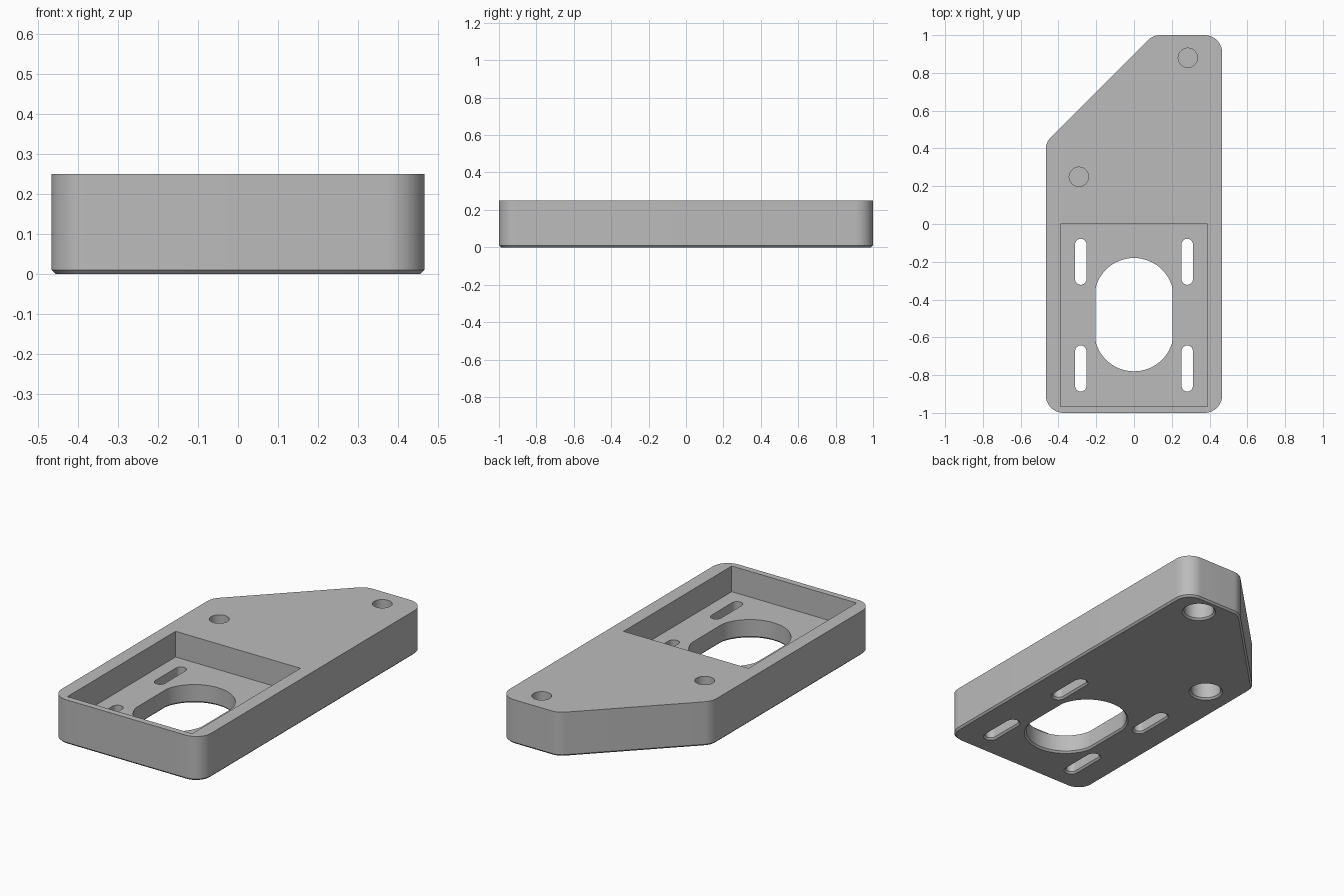
import bpy, math
from mathutils import Vector

cube = bpy.data.objects.get("Cube")
if cube:
    bpy.data.objects.remove(cube, do_unlink=True)

HEIGHT, FLOOR, EDGE = 0.25, 0.105, 0.01

grey = bpy.data.materials.new("grey_plastic")
grey.use_nodes = True
grey.diffuse_color = (0.5, 0.5, 0.5, 1)
grey.node_tree.nodes["Principled BSDF"].inputs["Base Color"].default_value = grey.diffuse_color


def rounded(centres, r, total=64):
    """Outline around circles of radius r at counter-clockwise centres."""
    pts, n = [], len(centres)
    for i in range(n):
        prev, c, nxt = (Vector(centres[(i + k) % n]) for k in (-1, 0, 1))
        a, b = c - prev, nxt - c
        start = math.atan2(a.y, a.x) - math.pi / 2
        sweep = (math.atan2(b.y, b.x) - math.atan2(a.y, a.x)) % math.tau
        steps = max(4, round(total * sweep / math.tau))
        for k in range(steps + 1):
            t = start + sweep * k / steps
            pts.append((c.x + r * math.cos(t), c.y + r * math.sin(t)))
    return pts


def circle(x, y, r, total=48):
    return [(x + r * math.cos(math.tau * k / total),
             y + r * math.sin(math.tau * k / total)) for k in range(total)]


def solid(name, layers):
    """Closed solid through matching (z, outline) layers."""
    n = len(layers[0][1])
    verts = [(x, y, z) for z, outline in layers for x, y in outline]
    faces = [list(range(n))[::-1], [len(verts) - n + i for i in range(n)]]
    for j in range(len(layers) - 1):
        for i in range(n):
            k = (i + 1) % n
            faces.append((j * n + i, j * n + k, (j + 1) * n + k, (j + 1) * n + i))
    mesh = bpy.data.meshes.new(name)
    mesh.from_pydata(verts, [], faces)
    mesh.materials.append(grey)
    obj = bpy.data.objects.new(name, mesh)
    bpy.context.collection.objects.link(obj)
    return obj


def flared(name, outline, top):
    """Cutter with a 45 degree flare at the underside; outline(d) grows by d."""
    return solid(name, [(-EDGE, outline(2 * EDGE)), (EDGE, outline(0)), (top, outline(0))])


# Main plate: rounded corners, one cut-off corner, chamfered underside
corners = [(-0.373, -0.906), (0.373, -0.906), (0.373, 0.906), (0.139, 0.906), (-0.373, 0.394)]
R = 0.094
plate = solid("mounting_plate", [(0, rounded(corners, R - EDGE)),
                                 (EDGE, rounded(corners, R)),
                                 (HEIGHT, rounded(corners, R))])

# Square-cornered pocket
pocket = [(-0.39, -0.965), (0.39, -0.965), (0.39, 0), (-0.39, 0)]
cutters = [solid("pocket_cutter", [(FLOOR, pocket), (HEIGHT + 0.1, pocket)])]


# Long centre opening with flattened sides
def opening(d):
    ends = [(0, -0.57), (0, -0.39)]
    side = 0.204 + d
    return [(max(-side, min(side, x)), y) for x, y in rounded(ends, 0.21 + d)]


# Drop repeated points along the flattened sides
def opening_clean(d):
    pts = opening(d)
    keep = [i for i, p in enumerate(opening(0)) if abs(p[0]) < 0.2039 or
            abs(opening(0)[i - 1][0]) < 0.2039 or
            abs(opening(0)[(i + 1) % len(pts)][0]) < 0.2039]
    return [pts[i] for i in keep]


cutters.append(flared("opening_cutter", opening_clean, FLOOR + 0.05))

# Four adjustment slots
for x in (-0.282, 0.282):
    for y in (-0.765, -0.2):
        def slot(d, x=x, y=y):
            return rounded([(x, y - 0.092), (x, y + 0.092)], 0.03 + d, 32)
        cutters.append(flared("slot_cutter", slot, FLOOR + 0.05))

# Screw holes: narrow from above, wide bore from below, thin web between
for x, y in ((0.285, 0.88), (-0.292, 0.25)):
    cutters.append(solid("screw_cutter", [(0.14, circle(x, y, 0.051)),
                                          (HEIGHT + 0.1, circle(x, y, 0.051))]))
    cutters.append(flared("bore_cutter", lambda d, x=x, y=y: circle(x, y, 0.08 + d), 0.13))

bpy.context.view_layer.objects.active = plate
for cutter in cutters:
    cutter.hide_render = True
    mod = plate.modifiers.new("cut", 'BOOLEAN')
    mod.operation, mod.solver, mod.object = 'DIFFERENCE', 'EXACT', cutter
    bpy.ops.object.modifier_apply(modifier=mod.name)
    bpy.data.objects.remove(cutter, do_unlink=True)

bpy.ops.object.select_all(action='DESELECT')
plate.select_set(True)
bpy.ops.object.shade_smooth_by_angle(angle=math.radians(30))
